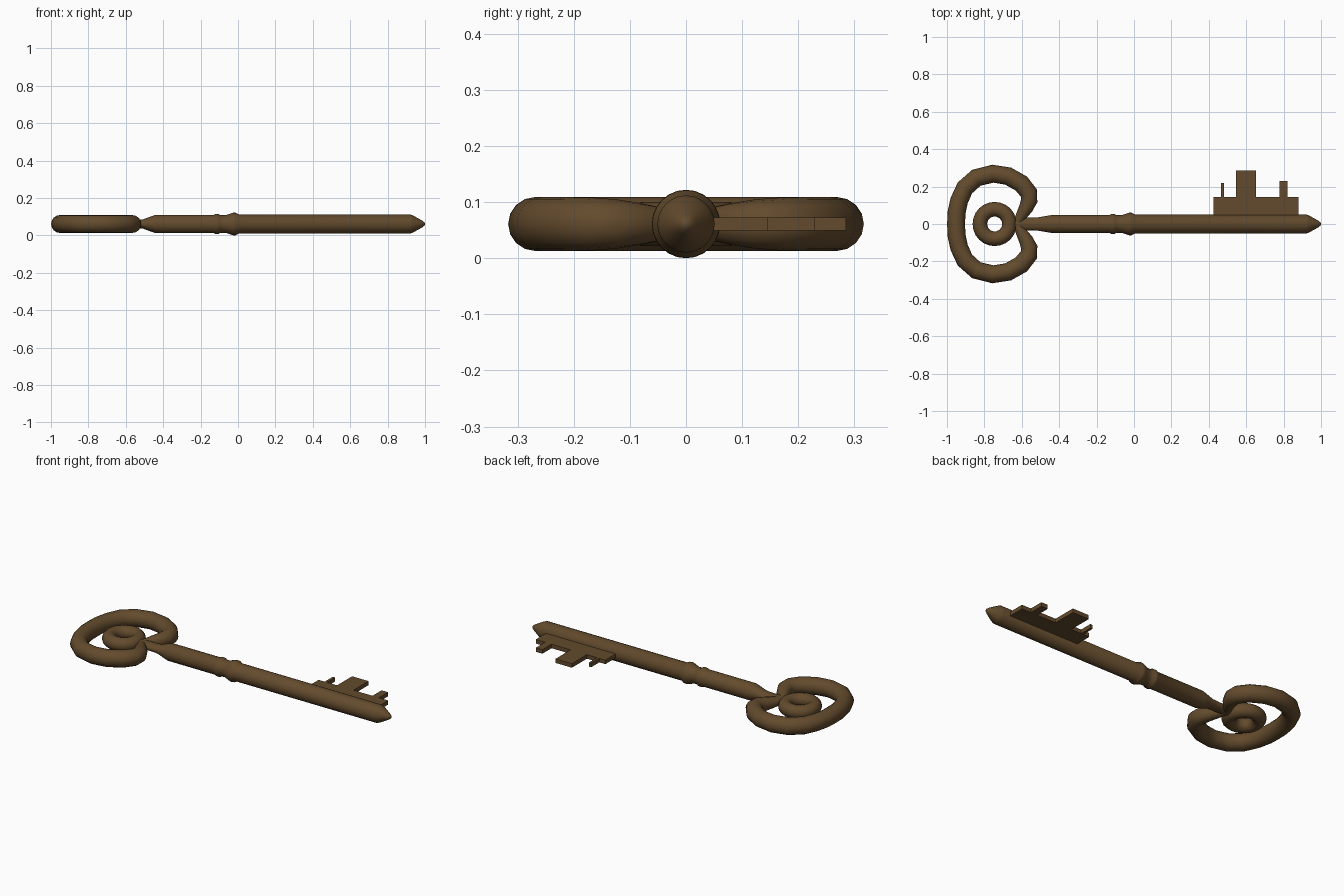
import bpy, bmesh, math
from mathutils import Vector

if "Cube" in bpy.data.objects:
    bpy.data.objects.remove(bpy.data.objects["Cube"])

Z = 0.061  # height of the key's axis

mat = bpy.data.materials.new("aged_bronze")
mat.diffuse_color = (0.125, 0.07, 0.026, 1)
mat.use_nodes = True
mat.node_tree.nodes["Principled BSDF"].inputs["Base Color"].default_value = mat.diffuse_color


def finish(bm, name, smooth=True):
    bmesh.ops.recalc_face_normals(bm, faces=bm.faces)
    me = bpy.data.meshes.new(name)
    bm.to_mesh(me)
    bm.free()
    ob = bpy.data.objects.new(name, me)
    bpy.context.collection.objects.link(ob)
    me.materials.append(mat)
    if smooth:
        bpy.ops.object.select_all(action='DESELECT')
        ob.select_set(True)
        bpy.context.view_layer.objects.active = ob
        bpy.ops.object.shade_smooth_by_angle(angle=math.radians(40))
    return ob


def sweep(name, stations, sides=16, closed=False):
    """Loft elliptical rings; each station is (x, y, half_width, half_height)."""
    bm = bmesh.new()
    pts = [Vector((s[0], s[1], Z)) for s in stations]
    n = len(pts)
    rings = []
    for i, (x, y, w, h) in enumerate(stations):
        a = pts[(i - 1) % n] if closed else pts[max(i - 1, 0)]
        b = pts[(i + 1) % n] if closed else pts[min(i + 1, n - 1)]
        t = (b - a).normalized()
        side = Vector((-t.y, t.x, 0))
        rings.append([bm.verts.new(pts[i] + side * w * math.cos(k * math.tau / sides)
                                   + Vector((0, 0, h * math.sin(k * math.tau / sides))))
                      for k in range(sides)])
    for i in range(n if closed else n - 1):
        r, s = rings[i], rings[(i + 1) % n]
        for k in range(sides):
            m = (k + 1) % sides
            bm.faces.new((r[k], r[m], s[m], s[k]))
    if not closed:
        bm.faces.new(rings[0])
        bm.faces.new(rings[-1])
    return finish(bm, name)


# Shaft with flattened neck, two collars and a pointed tip
shaft = [(-0.64, .036, .022), (-0.56, .034, .022), (-0.51, .036, .024), (-0.475, .042, .037),
         (-0.44, .048, .049), (-0.13, .048, .049), (-0.12, .054, .054), (-0.105, .054, .054),
         (-0.095, .047, .047), (-0.065, .047, .047), (-0.04, .056, .056), (-0.025, .061, .061),
         (-0.012, .06, .06), (0.005, .051, .051), (0.92, .051, .051), (0.935, .046, .046),
         (0.985, .018, .018), (0.997, .009, .009), (1.0, .002, .002)]
sweep("shaft", [(x, 0, w, h) for x, w, h in shaft], 24)

# Heart-shaped bow: upper half mirrored, ends curling in to the neck
half = [(-0.949, 0.06, .048), (-0.935, 0.125, .048), (-0.904, 0.193, .048),
        (-0.843, 0.247, .048), (-0.755, 0.269, .048), (-0.673, 0.256, .048),
        (-0.602, 0.216, .048), (-0.562, 0.165, .047), (-0.56, 0.125, .044),
        (-0.578, 0.085, .038), (-0.602, 0.045, .03), (-0.622, 0.01, .022)]
bow = [(x, -y, r, r) for x, y, r in reversed(half)]
bow += [(-0.951, 0, .048, .048)] + [(x, y, r, r) for x, y, r in half]
sweep("bow", bow, 16)

# Small ring inside the bow
ring = [(-0.745 + .079 * math.cos(i * math.tau / 24), .079 * math.sin(i * math.tau / 24),
         .039, .039) for i in range(24)]
sweep("inner_ring", ring, 12, closed=True)

# Flat toothed bit: stepped outline extruded through its thickness
outline = [(.425, .03), (.425, .145), (.465, .145), (.465, .22), (.48, .22), (.48, .145),
           (.546, .145), (.546, .285), (.653, .285), (.653, .145), (.777, .145),
           (.777, .23), (.82, .23), (.82, .145), (.88, .145), (.88, .03)]
bm = bmesh.new()
face = bm.faces.new([bm.verts.new((x, y, Z - .012)) for x, y in outline])
ext = bmesh.ops.extrude_face_region(bm, geom=[face])
bmesh.ops.translate(bm, vec=(0, 0, .024),
                    verts=[v for v in ext["geom"] if isinstance(v, bmesh.types.BMVert)])
finish(bm, "key_bit", smooth=False)
